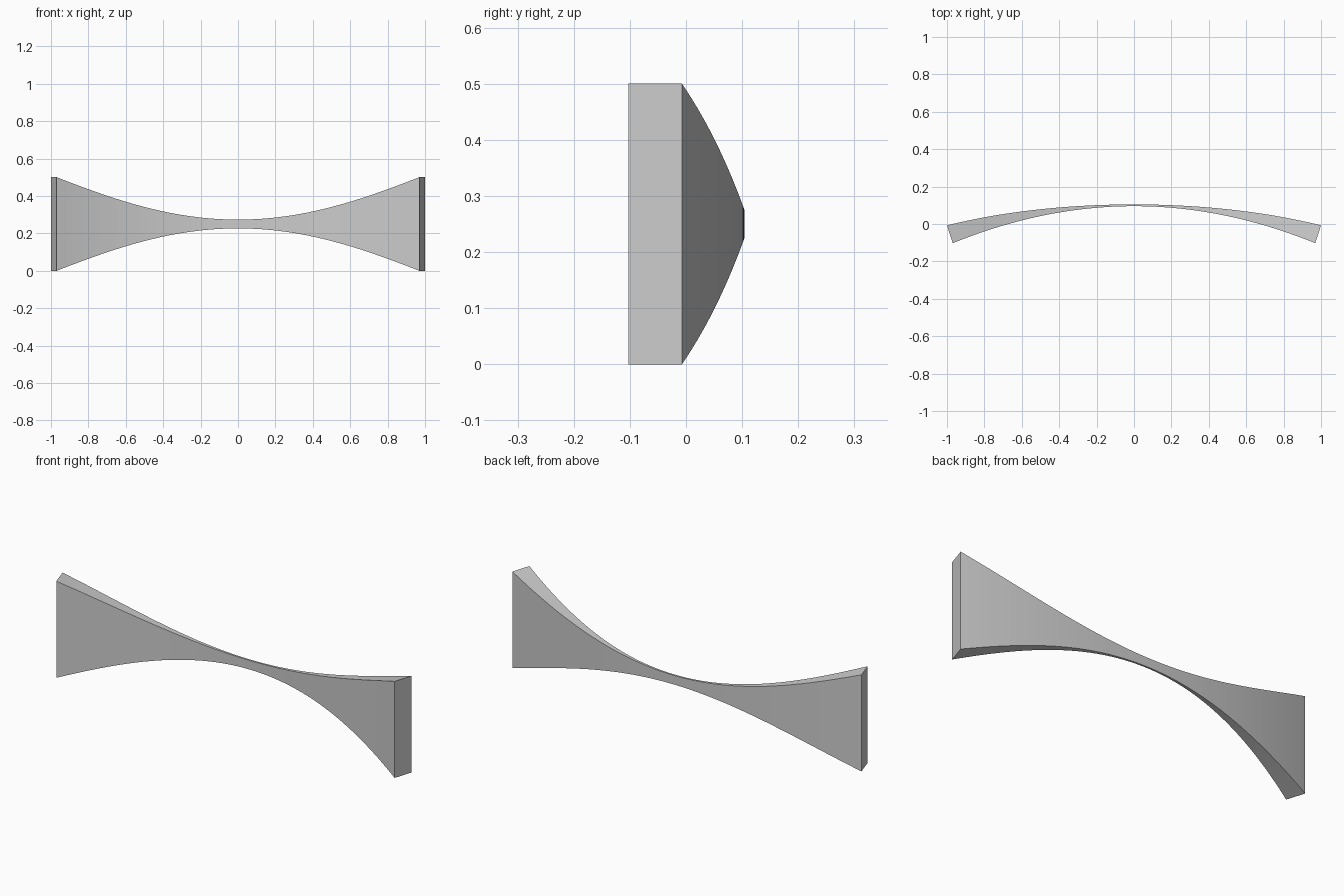
import bpy, bmesh
from math import sin, cos, pi

if "Cube" in bpy.data.objects:
    bpy.data.objects.remove(bpy.data.objects["Cube"])

R, HALF_ANGLE = 3.207, 0.312      # bend of the centre line
W, H, N = 0.10, 0.50, 64          # end section and number of steps
WAIST = 0.094                     # section scale in the middle

# Bowed bar: a rectangle swept along an arc, pinched at the middle
bm = bmesh.new()
rings = []
for i in range(N + 1):
    t = -1 + 2 * i / N
    a = t * HALF_ANGLE
    s = 1 - (1 - WAIST) * cos(t * pi / 2)
    s = s if abs(t) < 1 else 1.0
    ring = []
    for u, v in ((-1, -1), (1, -1), (1, 1), (-1, 1)):
        r = R + u * W / 2 * s
        ring.append(bm.verts.new((r * sin(a), r * cos(a) - R + 0.1,
                                  H / 2 + v * H / 2 * s)))
    rings.append(ring)
for p, q in zip(rings, rings[1:]):
    for k in range(4):
        j = (k + 1) % 4
        bm.faces.new((p[k], p[j], q[j], q[k]))
bm.faces.new(rings[0])
bm.faces.new(rings[-1])
bmesh.ops.recalc_face_normals(bm, faces=bm.faces)

mesh = bpy.data.meshes.new("pinched_bow_bar")
bm.to_mesh(mesh)
bm.free()
bar = bpy.data.objects.new("pinched_bow_bar", mesh)
bpy.context.collection.objects.link(bar)
